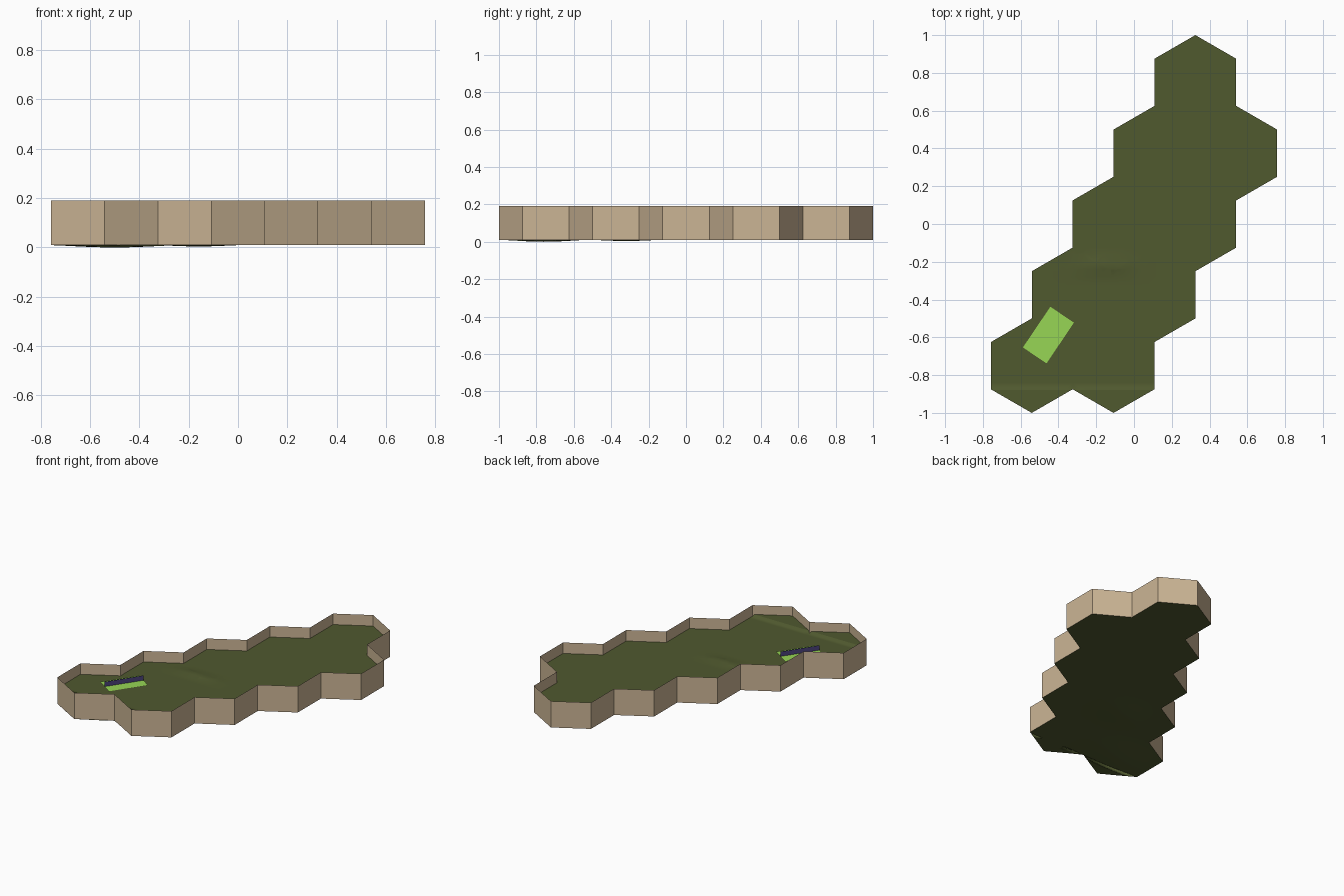
import bpy, bmesh, math
from mathutils import Vector

cube = bpy.data.objects.get("Cube")
if cube:
    bpy.data.objects.remove(cube)

R = 0.25                        # hex tile radius
HALF = R * math.sqrt(3) / 2
BASE, FLOOR, RIM = 0.01, 0.115, 0.19


def material(name, rgb):
    m = bpy.data.materials.new(name)
    m.use_nodes = True
    m.diffuse_color = (*rgb, 1)
    m.node_tree.nodes["Principled BSDF"].inputs["Base Color"].default_value = (*rgb, 1)
    return m


tan = material("tan_wall", (0.60, 0.46, 0.30))
olive = material("olive_ground", (0.08, 0.10, 0.028))
lime = material("lime_patch", (0.31, 0.67, 0.09))
purple = material("purple_fin", (0.07, 0.055, 0.20))


def finish(bm, name, mat, smooth=False):
    mesh = bpy.data.meshes.new(name)
    bm.to_mesh(mesh)
    bm.free()
    mesh.materials.append(mat)
    for p in mesh.polygons:
        p.use_smooth = smooth
    obj = bpy.data.objects.new(name, mesh)
    bpy.context.collection.objects.link(obj)
    return obj


def hex_sheet(z):
    """Joined hexagon tiles in slanting rows."""
    bm = bmesh.new()
    for row in range(5):
        for col in range(1 if row == 4 else 2):
            cx = HALF * (row - 2.5 + 2 * col)
            cy = 1.5 * R * (row - 2)
            bm.faces.new([bm.verts.new((cx + R * math.cos(a), cy + R * math.sin(a), z))
                          for a in (math.radians(30 + 60 * k) for k in range(6))])
    bmesh.ops.remove_doubles(bm, verts=bm.verts, dist=0.001)
    return bm


def bump(x, y, cx, cy, rx, ry):
    r = ((x - cx) / rx) ** 2 + ((y - cy) / ry) ** 2
    return max(0, 1 - r) ** 2


def top_height(x, y):
    raised_tip = 0.012 if y < -0.878 else 0
    return FLOOR + raised_tip + 0.010 * bump(x, y, -0.16, -0.22, 0.25, 0.06)


def bottom_height(x, y):
    dip = bump(x, y, -0.5, -0.76, 0.3, 0.25) + 0.6 * bump(x, y, -0.16, -0.32, 0.2, 0.2)
    return BASE - 0.010 * min(1, dip)


def ground(name, height, flip):
    """Hex sheet cut by a grid and shaped by a height rule."""
    bm = hex_sheet(0)
    cuts = [((1, 0, 0), i * 0.04) for i in range(-18, 19)]
    cuts += [((0, 1, 0), i * 0.04) for i in range(-24, 25)]
    cuts += [((0, 1, 0), -0.87), ((0, 1, 0), -0.88)]
    for normal, d in cuts:
        bmesh.ops.bisect_plane(bm, geom=bm.verts[:] + bm.edges[:] + bm.faces[:],
                               plane_co=Vector(normal) * d, plane_no=normal)
    for v in bm.verts:
        v.co.z = height(v.co.x, v.co.y)
    if flip:
        bmesh.ops.reverse_faces(bm, faces=bm.faces)
    return finish(bm, name, olive, True)


# Ground surface and its underside
ground("ground_top", top_height, False)
ground("ground_underside", bottom_height, True)

# Thin wall around the outline
bm = hex_sheet(BASE)
outline = [e for e in bm.edges if e.is_boundary]
new = bmesh.ops.extrude_edge_only(bm, edges=outline)["geom"]
walls = [g for g in new if isinstance(g, bmesh.types.BMFace)]
for v in [g for g in new if isinstance(g, bmesh.types.BMVert)]:
    v.co.z = RIM
bmesh.ops.delete(bm, geom=[f for f in bm.faces if f not in walls], context="FACES")
bm.normal_update()
bmesh.ops.recalc_face_normals(bm, faces=bm.faces)
finish(bm, "outer_wall", tan)


# Flat patch with an upright fin along its middle
def card(name, mat, corners):
    bm = bmesh.new()
    bm.faces.new([bm.verts.new(c) for c in corners])
    return finish(bm, name, mat)


middle = Vector((-0.453, -0.588, FLOOR + 0.005))
along = Vector((0.56, 0.83, 0)).normalized() * 0.13
across = Vector((along.y, -along.x, 0)) * 0.58
up = Vector((0, 0, 0.033))
card("patch", lime, [middle - along - across, middle - along + across,
                     middle + along + across, middle + along - across])
card("patch_fin", purple, [middle - along, middle + along,
                           middle + along + up, middle - along + up])
